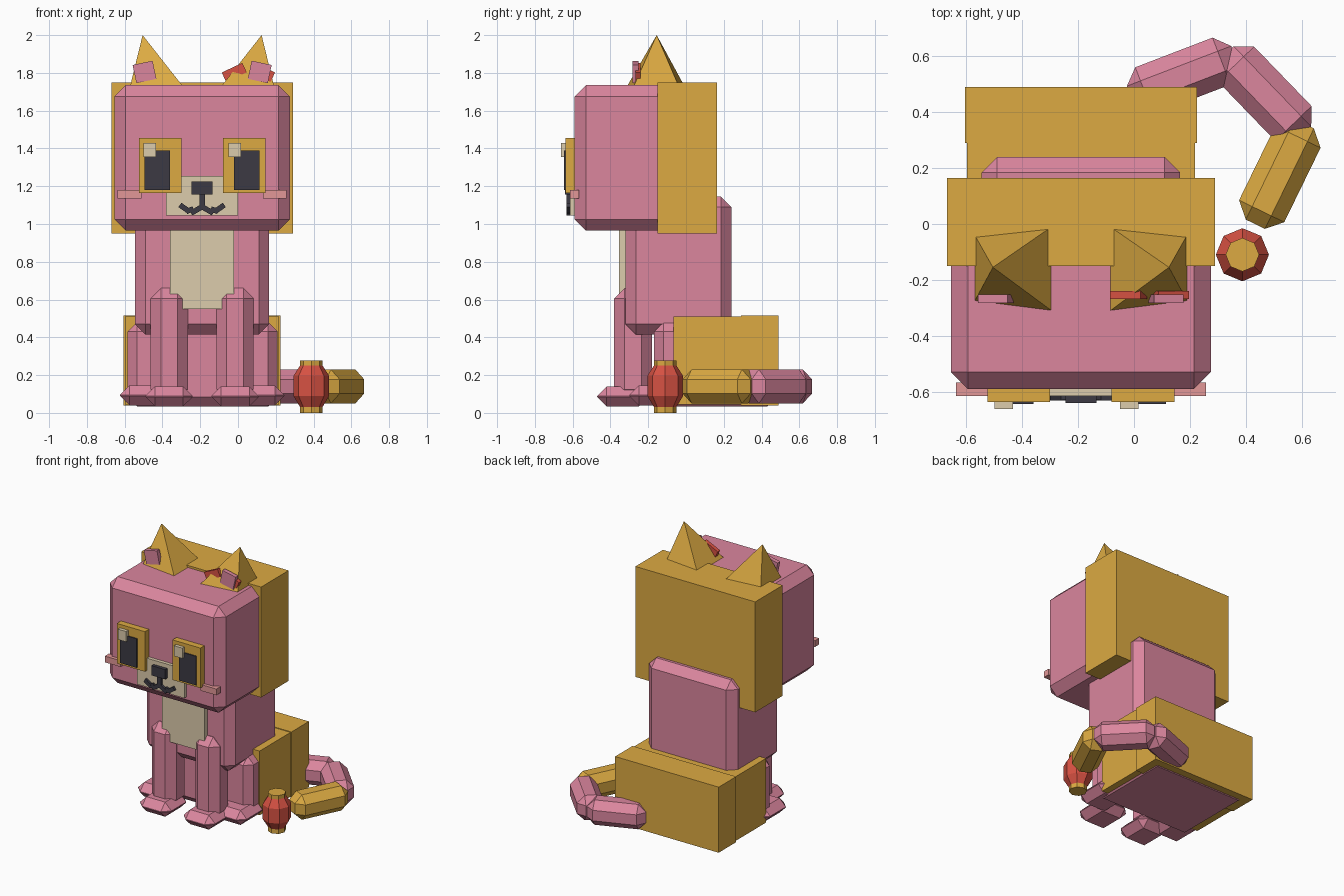
import bpy
import bmesh
from math import radians, cos
from mathutils import Vector, Matrix

if "Cube" in bpy.data.objects:
    bpy.data.objects.remove(bpy.data.objects["Cube"], do_unlink=True)

AXIS = -0.19  # symmetry line of the body


def material(name, r, g, b):
    col = [(c / 255 / 12.92 if c < 11 else ((c / 255 + 0.055) / 1.055) ** 2.4) for c in (r, g, b)] + [1]
    m = bpy.data.materials.new(name)
    m.use_nodes = True
    m.diffuse_color = col
    bsdf = next(n for n in m.node_tree.nodes if n.type == 'BSDF_PRINCIPLED')
    bsdf.inputs["Base Color"].default_value = col
    return m


PINK = material("pink fur", 219, 134, 158)
GOLD = material("gold fur", 220, 170, 66)
CREAM = material("cream", 220, 204, 172)
DARK = material("charcoal", 60, 58, 68)
RED = material("red", 216, 82, 67)
PALE = material("pale pink", 226, 151, 151)


def finish(name, bm, mat):
    bmesh.ops.recalc_face_normals(bm, faces=bm.faces)
    me = bpy.data.meshes.new(name)
    bm.to_mesh(me)
    bm.free()
    me.materials.append(mat)
    ob = bpy.data.objects.new(name, me)
    bpy.context.scene.collection.objects.link(ob)
    return ob


def block(name, mat, x, y, z, chamfer=0, turn=0, axis='Y'):
    """Box from (min, max) spans, optionally chamfered and turned about its centre."""
    spans = (x, y, z)
    size = [b - a for a, b in spans]
    mid = Vector([(a + b) / 2 for a, b in spans])
    bm = bmesh.new()
    bmesh.ops.create_cube(bm, size=1, matrix=Matrix.Diagonal((*size, 1)))
    if chamfer:
        bmesh.ops.bevel(bm, geom=bm.edges[:], offset=chamfer, segments=1,
                        affect='EDGES', clamp_overlap=True)
    bm.transform(Matrix.Translation(mid) @ Matrix.Rotation(radians(turn), 4, axis))
    return finish(name, bm, mat)


def pair(name, mat, x, y, z, chamfer=0, turn=0):
    """Right block plus its mirrored left twin."""
    block("right_" + name, mat, x, y, z, chamfer, turn)
    block("left_" + name, mat, (2 * AXIS - x[1], 2 * AXIS - x[0]), y, z, chamfer, -turn)


def bar(name, mat, cx, cz, length, height, y, turn):
    pair(name, mat, (cx - length / 2, cx + length / 2), y,
         (cz - height / 2, cz + height / 2), 0, turn)


def lathe(name, mat, centre, profile, sides=8):
    """Low-poly turned shape from (radius, height) rings."""
    bm = bmesh.new()
    rings = []
    for r, z in profile:
        ring = [bm.verts.new(Matrix.Rotation(radians(360 * i / sides), 3, 'Z') @ Vector((r, 0, 0))
                             + Vector((*centre, z))) for i in range(sides)]
        rings.append(ring)
    for a, b in zip(rings, rings[1:]):
        for i in range(sides):
            j = (i + 1) % sides
            bm.faces.new((a[i], a[j], b[j], b[i]))
    bm.faces.new(rings[0])
    bm.faces.new(rings[-1])
    return finish(name, bm, mat)


# Head and hood
block("head", PINK, (-0.655, 0.275), (-0.59, 0.1), (0.965, 1.735), 0.06)
block("head_back", GOLD, (-0.67, 0.29), (-0.15, 0.165), (0.95, 1.75))

# Torso and chest
block("torso", PINK, (-0.545, 0.165), (-0.32, 0.24), (0.415, 1.145), 0.055)
block("chest_patch", CREAM, (-0.36, -0.02), (-0.355, -0.3), (0.55, 1.0))

# Hindquarters
block("haunches", PINK, (-0.585, 0.21), (-0.17, 0.48), (0.035, 0.48), 0.05)
block("saddle", GOLD, (-0.597, 0.218), (-0.065, 0.3), (0.045, 0.51))
block("rump", GOLD, (-0.605, 0.225), (0.29, 0.49), (0.04, 0.515))

# Legs and paws
pair("front_leg", PINK, (-0.463, -0.265), (-0.38, -0.18), (0.07, 0.66), 0.055)
pair("front_paw", PINK, (-0.49, -0.24), (-0.47, -0.2), (0.035, 0.14), 0.05)
pair("hind_paw", PINK, (-0.625, -0.375), (-0.3, -0.02), (0.04, 0.145), 0.05)

# Ears: pyramids leaning outward
for side, s in (("right", 1), ("left", -1)):
    bm = bmesh.new()
    base = [(-0.57, -0.04), (-0.295, -0.01), (-0.295, -0.31), (-0.57, -0.275)]
    tip = bm.verts.new((AXIS + s * (-0.505 - AXIS), -0.155, 2.0))
    feet = [bm.verts.new((AXIS + s * (x - AXIS), y, 1.733)) for x, y in base]
    bm.faces.new(feet)
    for i in range(4):
        bm.faces.new((feet[i], feet[(i + 1) % 4], tip))
    finish(side + "_ear", bm, GOLD)
bar("inner_ear", PINK, -0.495, 1.805, 0.108, 0.098, (-0.282, -0.252), -12)

# Bow on the left ear
block("bow_inner_loop", RED, (-0.08, 0.04), (-0.268, -0.24), (1.775, 1.83), 0, -25)
block("bow_outer_loop", RED, (0.07, 0.19), (-0.268, -0.24), (1.775, 1.83), 0, 25)

# Eyes
pair("eye_frame", GOLD, (-0.525, -0.30), (-0.637, -0.58), (1.165, 1.455))
pair("pupil", DARK, (-0.495, -0.36), (-0.645, -0.63), (1.18, 1.39))
for side, x in (("right", -0.5), ("left", -0.05)):
    block(side + "_eye_glint", CREAM, (x, x + 0.067), (-0.662, -0.635), (1.355, 1.43))

# Muzzle, nose, mouth and cheeks
block("muzzle", CREAM, (-0.38, 0.0), (-0.615, -0.58), (1.045, 1.255))
block("nose", DARK, (-0.245, -0.135), (-0.64, -0.61), (1.155, 1.225))
block("nose_stem", DARK, (-0.205, -0.175), (-0.632, -0.61), (1.08, 1.16))
bar("mouth_inner", DARK, -0.218, 1.075, 0.07, 0.028, (-0.632, -0.61), -30)
bar("mouth_outer", DARK, -0.285, 1.085, 0.055, 0.028, (-0.632, -0.61), 35)
bar("mouth_middle", DARK, -0.255, 1.073, 0.04, 0.028, (-0.63, -0.61), -20)
pair("cheek", PALE, (-0.637, -0.512), (-0.615, -0.567), (1.135, 1.18))

# Curled tail made of three chamfered links
for name, mat, cx, cy, turn in (("tail_base", PINK, 0.175, 0.53, 21),
                                ("tail_middle", PINK, 0.468, 0.466, -46),
                                ("tail_tip", GOLD, 0.522, 0.179, 64)):
    block(name, mat, (cx - 0.2, cx + 0.2), (cy - 0.09, cy + 0.09), (0.05, 0.23), 0.052, turn, 'Z')

# Lantern hanging at the tail tip
spot = (0.388, -0.11)
lathe("lantern_body", RED, spot, [(0.06, 0.032), (0.095, 0.09), (0.095, 0.195), (0.06, 0.25)])
lathe("lantern_top_cap", GOLD, spot, [(0.06, 0.25), (0.06, 0.277)])
lathe("lantern_bottom_cap", GOLD, spot, [(0.06, 0.0), (0.06, 0.034)])
